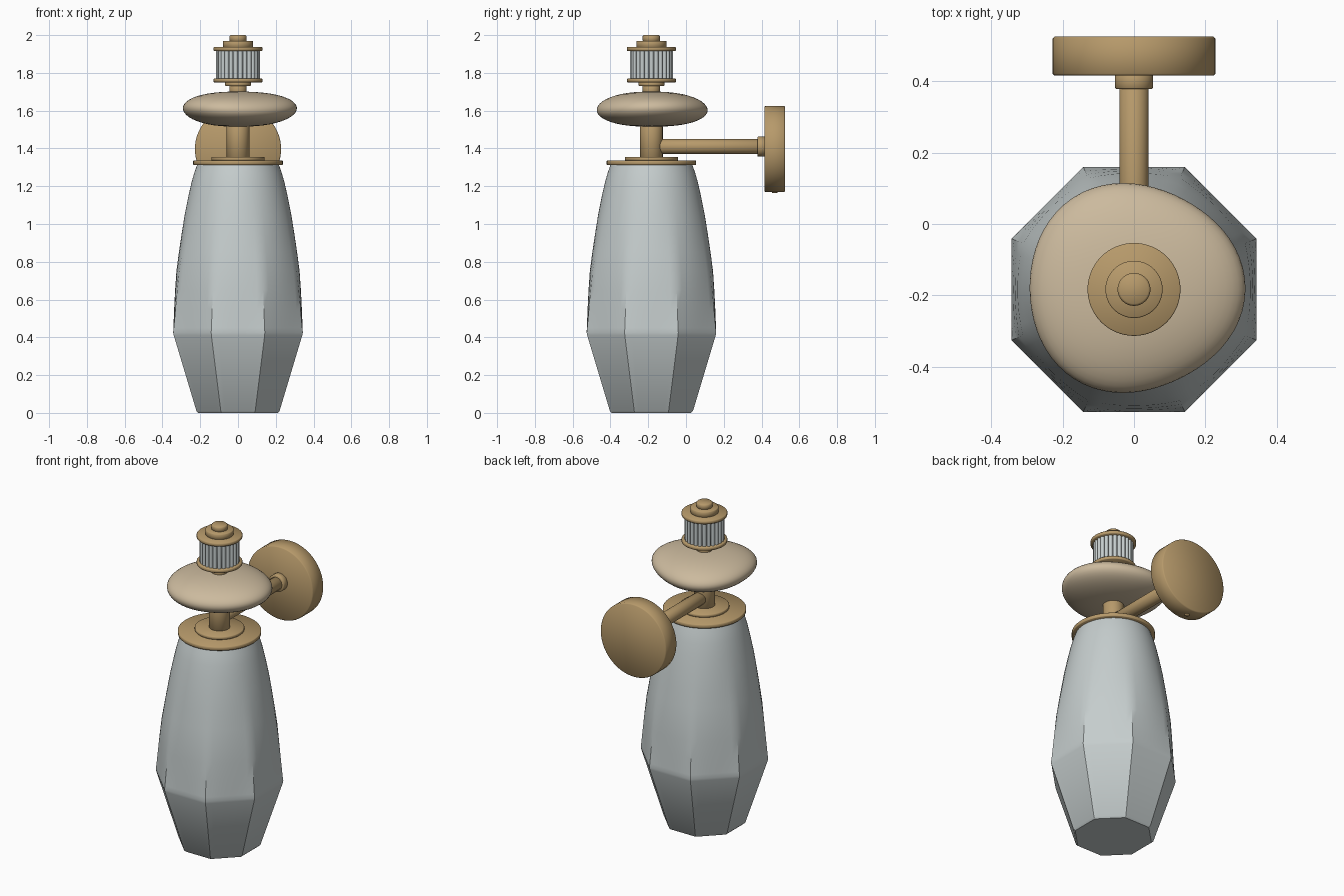
import bpy, bmesh, math
from math import sin, cos, pi, radians

if "Cube" in bpy.data.objects:
    bpy.data.objects.remove(bpy.data.objects["Cube"])

AXIS_Y = -0.183  # vertical axis of the lamp body


def material(name, rgb):
    m = bpy.data.materials.new(name)
    m.use_nodes = True
    m.diffuse_color = (*rgb, 1)
    m.node_tree.nodes["Principled BSDF"].inputs["Base Color"].default_value = (*rgb, 1)
    return m


brass = material("brass", (0.47, 0.32, 0.145))
glass = material("grey glass", (0.56, 0.61, 0.61))
stone = material("beige stone", (0.60, 0.49, 0.34))


def finish(name, bm, mat, angle=30):
    bmesh.ops.recalc_face_normals(bm, faces=bm.faces)
    mesh = bpy.data.meshes.new(name)
    bm.to_mesh(mesh)
    bm.free()
    mesh.materials.append(mat)
    ob = bpy.data.objects.new(name, mesh)
    bpy.context.collection.objects.link(ob)
    bpy.ops.object.select_all(action="DESELECT")
    ob.select_set(True)
    bpy.context.view_layer.objects.active = ob
    bpy.ops.object.shade_smooth_by_angle(angle=radians(angle))
    return ob


def loft(name, rings, mat, angle=30):
    """Skin a stack of equal-length point rings and cap both ends."""
    bm = bmesh.new()
    loops = [[bm.verts.new(p) for p in ring] for ring in rings]
    n = len(loops[0])
    for a, b in zip(loops, loops[1:]):
        for i in range(n):
            j = (i + 1) % n
            bm.faces.new((a[i], a[j], b[j], b[i]))
    bm.faces.new(loops[0][::-1])
    bm.faces.new(loops[-1])
    return finish(name, bm, mat, angle)


def disc(name, r, z0, z1, mat=brass, bevel=0.003, n=64):
    """Upright cylinder with softly chamfered rims."""
    profile = [(r - bevel, z0), (r, z0 + bevel), (r, z1 - bevel), (r - bevel, z1)]
    rings = [[(q * cos(2 * pi * i / n), q * sin(2 * pi * i / n), z) for i in range(n)]
             for q, z in profile]
    ob = loft(name, rings, mat, 50)
    ob.location.y = AXIS_Y
    return ob


# Glass shade: octagonal foot that melts into a round neck
def shade_ring(apothem, z, roundness, n=64):
    pts = []
    for i in range(n):
        a = 2 * pi * i / n
        off = (a + pi / 8) % (pi / 4) - pi / 8
        r = apothem * ((1 - roundness) / cos(off) + roundness)
        pts.append((r * cos(a), r * sin(a), z))
    return pts


shade_profile = [
    (0.21, 0, 0), (0.22, 0.01, 0), (0.34, 0.41, 0), (0.343, 0.425, 0),
    (0.342, 0.45, 0.08), (0.338, 0.55, 0.28), (0.333, 0.65, 0.45),
    (0.326, 0.75, 0.6), (0.313, 0.85, 0.73), (0.298, 0.95, 0.85),
    (0.282, 1.05, 0.94), (0.262, 1.15, 1), (0.246, 1.22, 1),
    (0.232, 1.27, 1), (0.216, 1.315, 1)]
shade = loft("glass_shade", [shade_ring(*p) for p in shade_profile], glass)
shade.location.y = AXIS_Y

# Cap and stem
disc("shade_cap", 0.237, 1.312, 1.336)
disc("cap_step", 0.141, 1.336, 1.355)
disc("stem", 0.06, 1.35, 1.56)


# Pebble: flattened, slightly irregular stone
def pebble_ring(phi, n=64):
    pts = []
    for i in range(n):
        a = 2 * pi * i / n
        r = 0.297 + 0.01 * cos(3 * a) + 0.005 * cos(2 * a) + 0.004 * sin(a)
        spread = max(cos(phi), 0.001) ** 0.85
        lift = 0.093 * sin(phi) + 0.006 * cos(phi) * sin(2 * a + 1) * cos(phi)
        pts.append((r * spread * cos(a), r * spread * sin(a), 1.608 + lift))
    return pts


pebble = loft("pebble", [pebble_ring(pi * (k / 24 - 0.5)) for k in range(25)], stone, 60)
pebble.location.y = AXIS_Y

# Finial stack
disc("finial_neck", 0.046, 1.68, 1.735)
disc("finial_lower_ring", 0.068, 1.73, 1.751)
disc("finial_lower_plate", 0.13, 1.75, 1.77)
disc("fluted_core", 0.102, 1.765, 1.92, glass)
disc("finial_upper_plate", 0.13, 1.916, 1.937)
disc("finial_upper_ring", 0.08, 1.935, 1.97)
disc("finial_knob", 0.046, 1.965, 2.0, bevel=0.006)

# Glass rods around the core
bm = bmesh.new()
RODS = 26
for k in range(RODS):
    a = 2 * pi * k / RODS
    made = bmesh.ops.create_cone(bm, cap_ends=True, segments=12, radius1=0.0115,
                                 radius2=0.0115, depth=0.15)
    bmesh.ops.translate(bm, verts=made["verts"],
                        vec=(0.104 * cos(a), 0.104 * sin(a), 1.843))
rods = finish("glass_rods", bm, glass, 40)
rods.location.y = AXIS_Y


# Wall mount: arm, collar and round plate running back along y
def along_y(name, r, y0, y1, z, bevel=0.003):
    ob = disc(name, r, y0, y1, bevel=bevel)
    ob.rotation_euler.x = -pi / 2
    ob.location = (0, 0, z)
    return ob


along_y("arm", 0.04, AXIS_Y, 0.39, 1.41)
along_y("arm_collar", 0.053, 0.378, 0.42, 1.41)
along_y("wall_plate", 0.228, 0.415, 0.525, 1.397, bevel=0.006)
screw = disc("plate_screw", 0.014, 1.163, 1.19, n=24)
screw.location.y = 0.47
